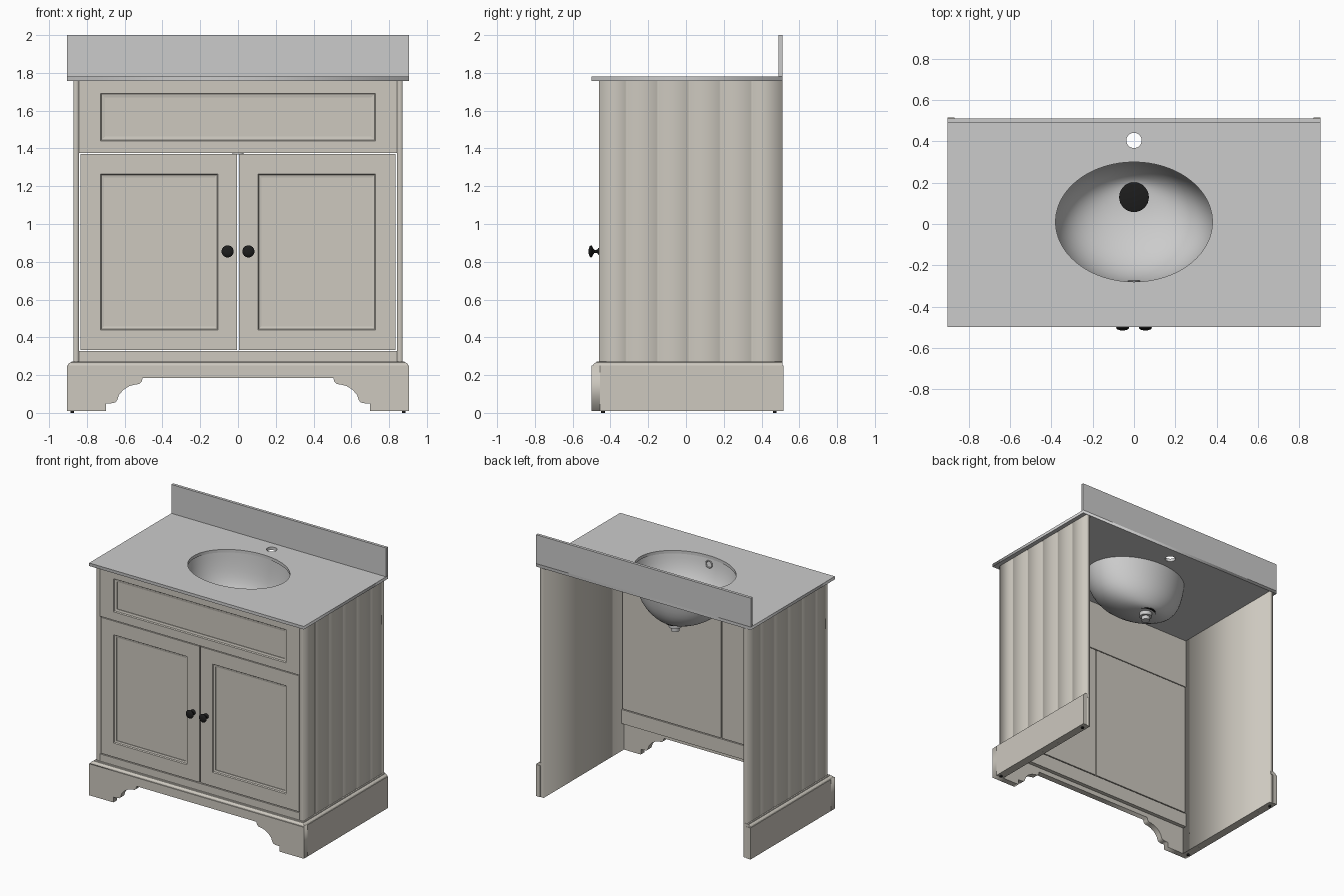
import bpy, bmesh
from math import sin, cos, pi, radians

if "Cube" in bpy.data.objects:
    bpy.data.objects.remove(bpy.data.objects["Cube"])

def material(name, rgb):
    m = bpy.data.materials.new(name)
    m.diffuse_color = (*rgb, 1)
    m.use_nodes = True
    m.node_tree.nodes["Principled BSDF"].inputs["Base Color"].default_value = m.diffuse_color
    return m

PAINT = material("cabinet_paint", (.61, .58, .52))
BLACK = material("black_metal", (.012, .012, .012))

def finish(ob, mat=None, smooth=False):
    if mat:
        ob.data.materials.clear()
        ob.data.materials.append(mat)
    if smooth:
        bpy.ops.object.select_all(action='DESELECT')
        ob.select_set(True)
        bpy.context.view_layer.objects.active = ob
        bpy.ops.object.shade_smooth_by_angle(angle=radians(35))
    return ob

def loft(name, rings, mat=None, caps=(True, True), smooth=False):
    """Skin a sequence of closed rings, with optional end caps."""
    bm = bmesh.new()
    vs = [[bm.verts.new(p) for p in r] for r in rings]
    n = len(rings[0])
    for a, b in zip(vs, vs[1:]):
        for i in range(n):
            j = (i + 1) % n
            bm.faces.new((a[i], a[j], b[j], b[i]))
    for ring, cap in zip((vs[0], vs[-1]), caps):
        if cap:
            bm.faces.new(ring)
    bmesh.ops.recalc_face_normals(bm, faces=bm.faces)
    me = bpy.data.meshes.new(name)
    bm.to_mesh(me)
    bm.free()
    ob = bpy.data.objects.new(name, me)
    bpy.context.collection.objects.link(ob)
    return finish(ob, mat, smooth)

def box(name, x, y, z, mat=None):
    return loft(name, [[(x[0], y[0], k), (x[1], y[0], k), (x[1], y[1], k), (x[0], y[1], k)] for k in z], mat)

def ellipse(cx, cy, rx, ry, n=64):
    return [(cx + rx * cos(2 * pi * i / n), cy + ry * sin(2 * pi * i / n)) for i in range(n)]

def plate(name, loops, thick, loc, rot=(0, 0, 0), mat=None):
    """Filled outline with holes, extruded about its own plane."""
    cu = bpy.data.curves.new(name, 'CURVE')
    cu.dimensions, cu.fill_mode, cu.extrude = '2D', 'BOTH', thick / 2
    for pts in loops:
        s = cu.splines.new('POLY')
        s.points.add(len(pts) - 1)
        for p, (x, y) in zip(s.points, pts):
            p.co = (x, y, 0, 1)
        s.use_cyclic_u = True
    ob = bpy.data.objects.new(name, cu)
    bpy.context.collection.objects.link(ob)
    ob.location, ob.rotation_euler = loc, rot
    bpy.ops.object.select_all(action='DESELECT')
    ob.select_set(True)
    bpy.context.view_layer.objects.active = ob
    bpy.ops.object.convert(target='MESH')
    return finish(bpy.context.object, mat)

def panel(name, x, z, outer, inner):
    """Front panel with a moulded recess; outer and inner are (x0, x1, z0, z1)."""
    def rect(r, y):
        return [(r[0], y, r[2]), (r[1], y, r[2]), (r[1], y, r[3]), (r[0], y, r[3])]
    edge = (*x, *z)
    d = .005
    lip = (outer[0] + d, outer[1] - d, outer[2] + d, outer[3] - d)
    loft(name, [rect(edge, -.425), rect(edge, -.46), rect(outer, -.46), rect(lip, -.452),
                rect(inner, -.449), rect(inner, -.444)], PAINT)

def turned(name, profile, x, y, z, axis, mat=None, n=32):
    """Lathe (radius, distance) pairs along y or z."""
    rings = []
    for r, t in profile:
        c = ellipse(0, 0, r, r, n)
        rings.append([(x + a, y + t, z + b) if axis == 'y' else (x + a, y + b, z + t) for a, b in c])
    return loft(name, rings, mat, smooth=True)

# Countertop with sink and tap holes, and backsplash
plate("countertop", [[(-.905, -.5), (.905, -.5), (.905, .512), (-.905, .512)],
                     ellipse(0, .01, .38, .29, 96), ellipse(0, .405, .037, .037, 32)],
      .023, (0, 0, 1.7685))
box("backsplash", (-.905, .905), (.49, .512), (1.78, 2))

# Sink bowl, leaning back towards the drain: z, rx, ry, centre y
bowl = [(1.758, .39, .298, .01), (1.70, .38, .292, .012), (1.62, .357, .275, .02),
        (1.54, .312, .24, .04), (1.48, .24, .18, .07), (1.44, .15, .11, .105), (1.428, .06, .055, .13)]
sink = loft("sink_bowl", [[(px, py, z) for px, py in ellipse(0, cy, rx, ry, 48)]
                          for z, rx, ry, cy in bowl], caps=(False, True), smooth=True)
sub = sink.modifiers.new("round", 'SUBSURF')
sub.levels = sub.render_levels = 1
turned("drain_plug", [(.072, 0), (.072, .008), (.06, .012)], 0, .13, 1.432, 'z', BLACK)
turned("drain_pipe", [(.045, .06), (.045, .03), (.03, .028), (.03, 0)], 0, .13, 1.368, 'z')
bpy.ops.mesh.primitive_torus_add(location=(0, -.277, 1.715), rotation=(pi / 2, 0, 0),
                                 major_radius=.025, minor_radius=.005, major_segments=32, minor_segments=8)
bpy.context.object.name = "overflow_ring"
finish(bpy.context.object, smooth=True)

# Drawer front and bottom rail
panel("drawer_front", (-.842, .842), (1.376, 1.757), (-.728, .728, 1.44, 1.692), (-.705, .705, 1.462, 1.67))
box("bottom_rail", (-.842, .842), (-.46, -.425), (.22, .327), PAINT)

# Base front with shaped feet
half = [(.505, .185), (.51, .165), (.522, .153), (.545, .15), (.575, .142), (.607, .122), (.63, .095),
        (.64, .067), (.65, .055), (.67, .051), (.70, .05), (.70, .01), (.905, .01), (.905, .25)]
outline = half + [(-x, z) for x, z in reversed(half)]
plate("base_front", [outline], .045, (0, -.4775, 0), (pi / 2, 0, 0), PAINT)

# Moulding swept around the top of the base: offset from body, height
profile = [(-.02, .245), (.03, .245), (.03, .25), (.027, .258), (.02, .264), (.012, .267), (.01, .272), (-.02, .272)]
path = [(-1, .512), (-1, None), (1, None), (1, .512)]
loft("base_moulding", [[(s * (.872 + o), -.463 - o if y is None else y, z) for o, z in profile]
                       for s, y in path], PAINT)

# Parts repeated left and right
for s, side in ((-1, "left"), (1, "right")):
    def span(a, b):
        return tuple(sorted((s * a, s * b)))

    # Door and knob
    o, i = span(.107, .728), span(.125, .71)
    panel(side + "_door", span(.004, .835), (.334, 1.37), (*o, .44, 1.265), (*i, .458, 1.245))
    turned(side + "_knob", [(.02, 0), (.018, -.004), (.009, -.01), (.008, -.025), (.018, -.032),
                            (.03, -.038), (.032, -.044), (.026, -.051), (.012, -.055)],
           s * .055, -.46, .855, 'y', BLACK)

    # Boarded side with V grooves
    pts = [(s * .842, .51), (s * .842, -.46), (s * .872, -.46)]
    for k in range(5):
        y = -.315 + .166 * k
        pts += [(s * .872, y - .006), (s * .866, y), (s * .872, y + .006)]
    pts.append((s * .872, .51))
    plate(side + "_side", [pts], 1.747, (0, 0, .8835), mat=PAINT)

    # Base side and small floor glides
    box(side + "_base_side", span(.87, .905), (-.456, .515), (.01, .25), PAINT)
    for y, place in ((-.44, "front"), (.47, "back")):
        turned(f"{side}_{place}_glide", [(.01, 0), (.01, .012)], s * .877, y, 0, 'z', BLACK, 16)
